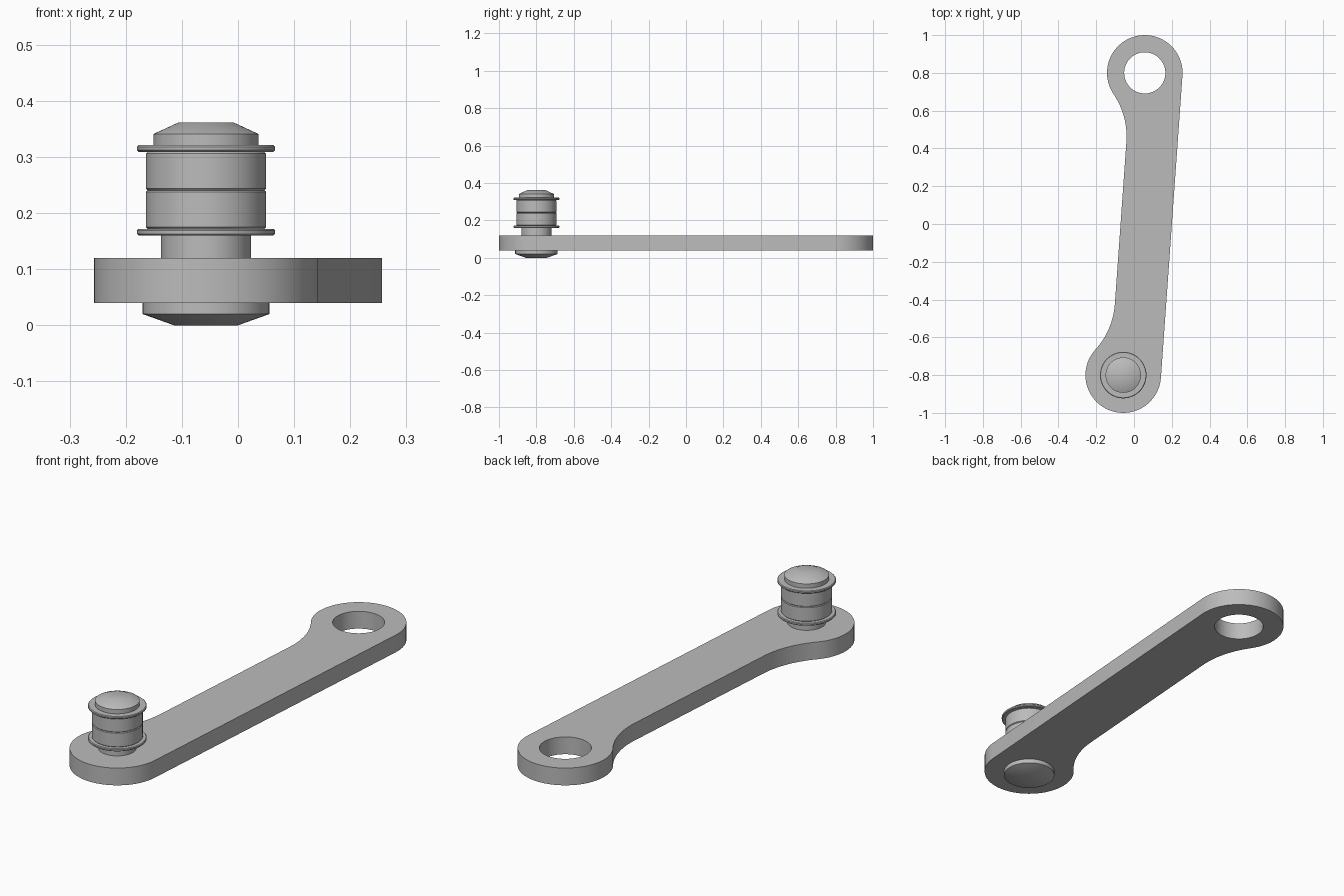
import bpy, bmesh
from math import sin, cos, pi, atan2, sqrt, radians
from mathutils import Matrix

cube = bpy.data.objects.get("Cube")
if cube:
    bpy.data.objects.remove(cube, do_unlink=True)

steel = bpy.data.materials.new("grey steel")
steel.use_nodes = True
GREY = (0.5, 0.5, 0.5, 1)
steel.diffuse_color = GREY
steel.node_tree.nodes["Principled BSDF"].inputs["Base Color"].default_value = GREY

TILT = Matrix.Rotation(radians(-4.08), 4, "Z")
HALF = 0.802            # half the distance between the two eyes
END_R, HOLE_R = 0.2, 0.109
WAIST, FILLET = 0.071, 0.4
PIN_X, PIN_Y = -0.057, -0.8


def finish(name, bm):
    bmesh.ops.recalc_face_normals(bm, faces=bm.faces)
    mesh = bpy.data.meshes.new(name)
    bm.to_mesh(mesh)
    bm.free()
    mesh.materials.append(steel)
    obj = bpy.data.objects.new(name, mesh)
    bpy.context.collection.objects.link(obj)
    bpy.ops.object.select_all(action="DESELECT")
    obj.select_set(True)
    bpy.context.view_layer.objects.active = obj
    bpy.ops.object.shade_smooth_by_angle(angle=radians(30))
    return obj


def arc(cx, cy, r, start, end, n):
    return [(cx + r * cos(start + (end - start) * i / n),
             cy + r * sin(start + (end - start) * i / n)) for i in range(n + 1)]


def loop(bm, points, z):
    verts = [bm.verts.new((x, y, z)) for x, y in points]
    return [bm.edges.new((v, verts[i - 1])) for i, v in enumerate(verts)]


def lathe(name, profile, segments=64):
    """Revolve (radius, height) points around the pin axis and cap both ends."""
    bm = bmesh.new()
    rings = [[bm.verts.new((PIN_X + x, PIN_Y + y, z))
              for x, y in arc(0, 0, r, 0, 2 * pi, segments)[:-1]] for r, z in profile]
    for low, high in zip(rings, rings[1:]):
        for i in range(segments):
            bm.faces.new((low[i - 1], low[i], high[i], high[i - 1]))
    bm.faces.new(rings[0])
    bm.faces.new(rings[-1])
    return finish(name, bm)


# Link arm: round ends, one straight edge, one edge waisted with tangent fillets
run = sqrt((FILLET + END_R) ** 2 - (FILLET + WAIST) ** 2)
turn = atan2(run, FILLET + WAIST)
side = -WAIST - FILLET
outline = arc(0, HALF, END_R, 0, pi + turn, 40)
outline += arc(side, HALF - run, FILLET, turn, 0, 14)[1:]
outline += arc(side, run - HALF, FILLET, 0, -turn, 14)
outline += arc(0, -HALF, END_R, pi - turn, 2 * pi, 40)[1:]
hole = arc(0, HALF, HOLE_R, 0, 2 * pi, 64)[:-1]

bm = bmesh.new()
edges = loop(bm, outline, 0.04) + loop(bm, hole, 0.04)
bmesh.ops.triangle_fill(bm, edges=edges, use_beauty=True)
raised = bmesh.ops.extrude_face_region(bm, geom=bm.faces[:], use_keep_orig=True)
top = [g for g in raised["geom"] if isinstance(g, bmesh.types.BMVert)]
bmesh.ops.translate(bm, verts=top, vec=(0, 0, 0.08))
bmesh.ops.transform(bm, matrix=TILT, verts=bm.verts)
finish("link_arm", bm)

# Pin with its two riveted heads
lathe("bottom_head", [(0.057, 0), (0.113, 0.02), (0.113, 0.04)])
lathe("pin_neck", [(0.08, 0.04), (0.08, 0.165)])
lathe("top_head", [(0.0935, 0.315), (0.0935, 0.341), (0.05, 0.361)])

# Rounded flanges and the pair of rollers between them
for name, z in (("lower_flange", 0.16), ("upper_flange", 0.309)):
    lathe(name, [(0.12, z), (0.123, z + 0.003), (0.123, z + 0.009), (0.12, z + 0.012)])
for name, z in (("lower_roller", 0.172), ("upper_roller", 0.2405)):
    lathe(name, [(0.104, z), (0.107, z + 0.003), (0.107, z + 0.0655), (0.104, z + 0.0685)])
